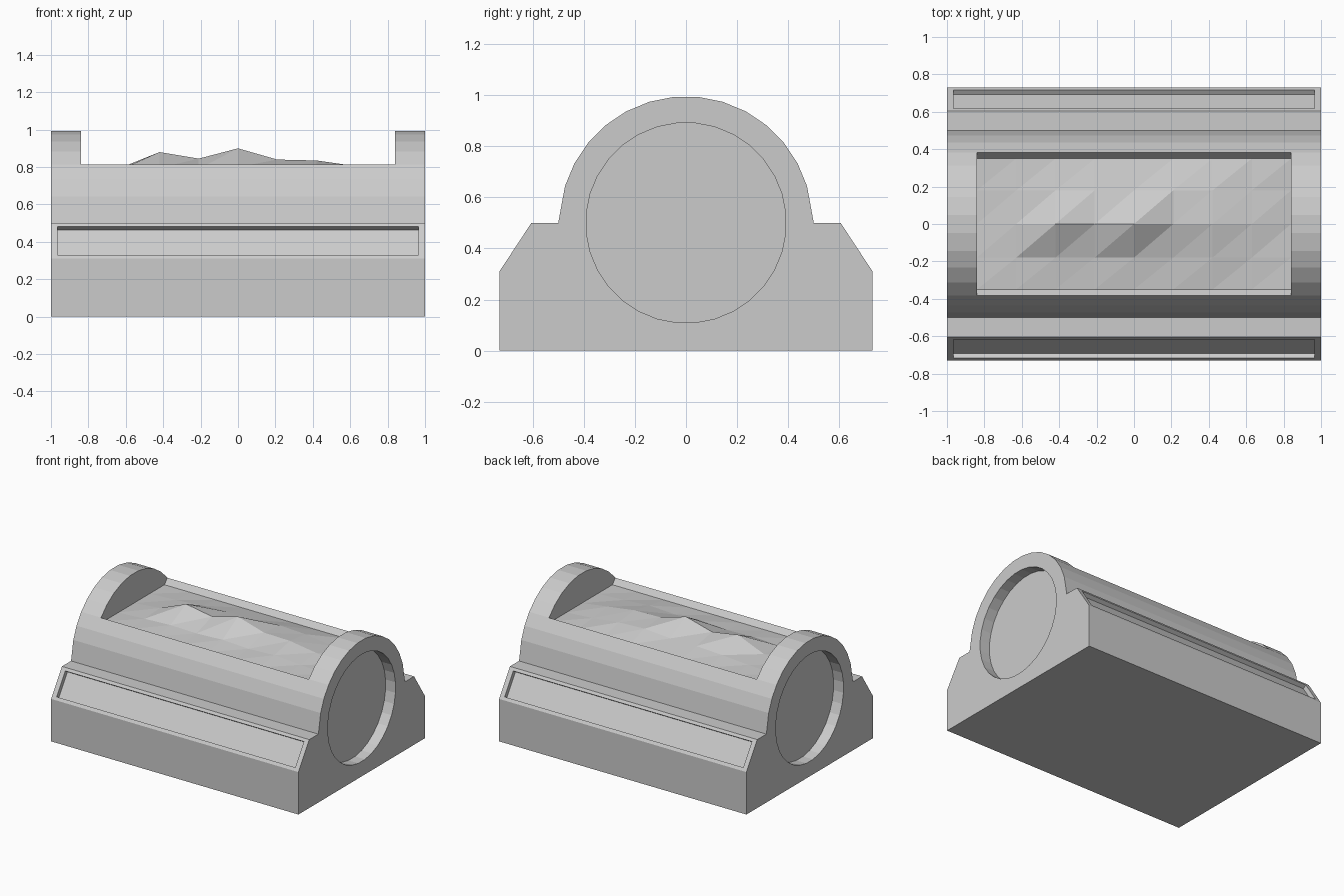
import bpy, bmesh
from math import radians, sin, cos, atan2

if "Cube" in bpy.data.objects:
    bpy.data.objects.remove(bpy.data.objects["Cube"])


def prism(name, profile, x0, x1):
    """Extrude a (y, z) profile along x."""
    bm = bmesh.new()
    face = bm.faces.new([bm.verts.new((x0, y, z)) for y, z in profile])
    ext = bmesh.ops.extrude_face_region(bm, geom=[face])
    moved = [v for v in ext["geom"] if isinstance(v, bmesh.types.BMVert)]
    bmesh.ops.translate(bm, verts=moved, vec=(x1 - x0, 0, 0))
    bmesh.ops.recalc_face_normals(bm, faces=bm.faces[:])
    me = bpy.data.meshes.new(name)
    bm.to_mesh(me)
    bm.free()
    ob = bpy.data.objects.new(name, me)
    bpy.context.collection.objects.link(ob)
    return ob


def arc(radius, indices, cz=0.5):
    """Points of a 32-sided circle with flat top and sides."""
    return [(radius * cos(radians(11.25 * (i + 0.5))),
             cz + radius * sin(radians(11.25 * (i + 0.5)))) for i in indices]


def carve(target, cutter):
    """Boolean the cutter out of the target and discard it."""
    cutter.hide_render = True
    mod = target.modifiers.new("carve", 'BOOLEAN')
    mod.operation, mod.solver, mod.object = 'DIFFERENCE', 'EXACT', cutter
    bpy.context.view_layer.objects.active = target
    bpy.ops.object.modifier_apply(modifier=mod.name)
    bpy.data.objects.remove(cutter)


# Base block and half-round barrel in one profile
right = [(0.73, 0), (0.73, 0.31), (0.605, 0.5), (0.5, 0.5)]
left = [(-y, z) for y, z in reversed(right)]
body = prism("trough_body", right + arc(0.495, range(1, 15)) + left, -1, 1)

# Round recesses in both ends
for s in (-1, 1):
    carve(body, prism("end_cutter", arc(0.392, range(32)), s * 0.92, s * 1.1))

# Top opening with slanted long walls
rim = [(0.32, 0.739), (0.464, 0.91), (0.464, 1.1)]
carve(body, prism("window_cutter",
                  rim + [(-y, z) for y, z in reversed(rim)], -0.84, 0.84))

# Long shallow slots in the sloped shoulders
for s in (-1, 1):
    bpy.ops.mesh.primitive_cube_add(size=1, location=(0, s * 0.6665, 0.405),
                                    rotation=(-s * atan2(0.19, 0.125), 0, 0))
    slot = bpy.context.object
    slot.scale = (1.93, 0.181, 0.06)
    bpy.context.view_layer.update()
    carve(body, slot)

# Lumpy filling: rows of heights from front to back
edge = [0.775] * 9
rows = [edge,
        [0.775, 0.785, 0.795, 0.79, 0.80, 0.79, 0.80, 0.785, 0.775],
        [0.775, 0.795, 0.88, 0.845, 0.90, 0.84, 0.835, 0.805, 0.775],
        [0.775, 0.785, 0.80, 0.81, 0.81, 0.825, 0.815, 0.79, 0.775],
        edge]
ys = [-0.35, -0.18, 0, 0.18, 0.35]
verts = [(-0.84 + 0.21 * i, y, z)
         for y, row in zip(ys, rows) for i, z in enumerate(row)]
faces = []
for r in range(4):
    for c in range(8):
        a = r * 9 + c
        faces += [(a, a + 1, a + 10), (a, a + 10, a + 9)]
me = bpy.data.meshes.new("filling")
me.from_pydata(verts, [], faces)
bpy.context.collection.objects.link(bpy.data.objects.new("filling", me))
